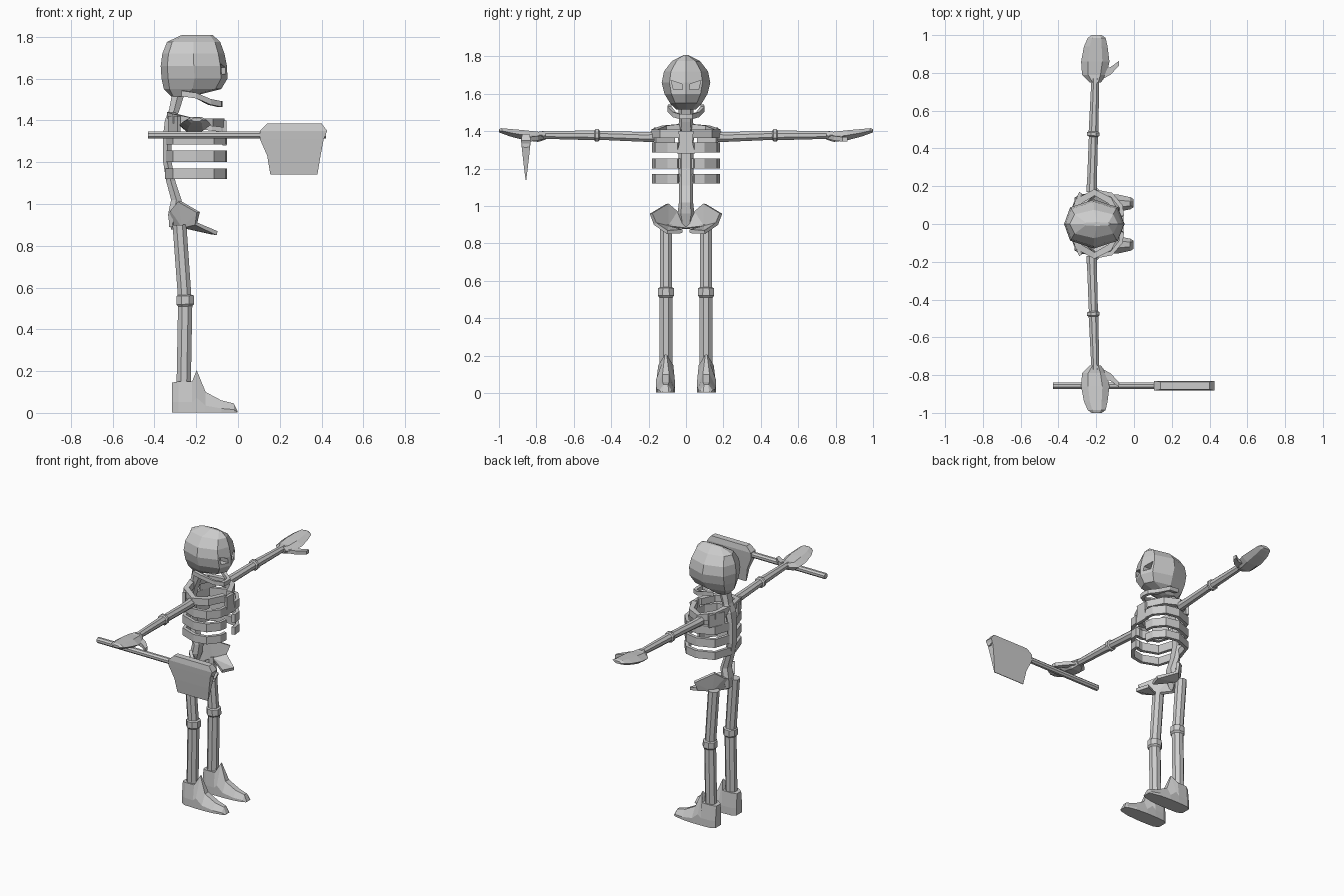
import bpy, bmesh
from math import sin, cos, tau
from mathutils import Vector as V

if "Cube" in bpy.data.objects:
    bpy.data.objects.remove(bpy.data.objects["Cube"])


def finish(name, bm, mirror=False):
    bmesh.ops.recalc_face_normals(bm, faces=bm.faces)
    me = bpy.data.meshes.new(name)
    bm.to_mesh(me)
    bm.free()
    ob = bpy.data.objects.new(name, me)
    bpy.context.collection.objects.link(ob)
    if mirror:
        m = ob.modifiers.new("Mirror", "MIRROR")
        m.use_axis = (False, True, False)
    return ob


def loft(name, rings, mirror=False):
    bm = bmesh.new()
    vs = [[bm.verts.new(p) for p in r] for r in rings]
    n = len(vs[0])
    for a, b in zip(vs, vs[1:]):
        for i in range(n):
            j = (i + 1) % n
            bm.faces.new((a[i], a[j], b[j], b[i]))
    bm.faces.new(vs[0])
    bm.faces.new(vs[-1])
    return finish(name, bm, mirror)


def tube(name, path, mirror=False, n=8):
    """path: (point, radius) pairs"""
    axis = (V(path[-1][0]) - V(path[0][0])).normalized()
    u = axis.orthogonal().normalized()
    w = axis.cross(u)
    rings = [[V(p) + r * (cos(tau * (i + .5) / n) * u + sin(tau * (i + .5) / n) * w)
              for i in range(n)] for p, r in path]
    return loft(name, rings, mirror)


def band(name, path, z0, z1, t, mirror=True):
    """upright strip following an open x,y(,dz) path, thickened toward (-0.2, 0)"""
    rings = []
    for x, y, dz in path:
        d = V((-0.2 - x, -y)).normalized() * t
        rings.append([(x, y, z0 + dz), (x, y, z1 + dz),
                      (x + d.x, y + d.y, z1 + dz), (x + d.x, y + d.y, z0 + dz)])
    return loft(name, rings, mirror)


# Skull with eye sockets
rings = []
for z, x0, x1, h in [(1.515, -.32, -.22, .05), (1.55, -.355, -.08, .085), (1.60, -.366, -.05, .115),
                     (1.66, -.37, -.053, .13), (1.72, -.362, -.065, .118),
                     (1.775, -.34, -.085, .075), (1.808, -.27, -.12, .01)]:
    cx, rx = (x0 + x1) / 2, (x1 - x0) / 2
    k = .8
    unit = [(1, 0), (k, k * .85), (0, 1), (-k, k * .85), (-1, 0), (-k, -k * .85), (0, -1), (k, -k * .85)]
    rings.append([(cx + rx * a, h * b, z) for a, b in unit])
skull = loft("skull", rings)
eye = [(.018, 1.622), (.066, 1.622), (.080, 1.672), (.022, 1.652)]
cutter = loft("eye_socket_cutter", [[(x, y, z) for y, z in eye] for x in (-.115, .02)], True)
cutter.hide_render = True
cutter.hide_viewport = True
b = skull.modifiers.new("Sockets", "BOOLEAN")
b.operation = "DIFFERENCE"
b.object = cutter

# Jaw, a U-shaped strip dropping to the chin
band("jaw", [(-.27, .095, .05), (-.20, .10, .04), (-.13, .07, .01), (-.08, .035, 0), (-.075, 0, 0)],
     1.465, 1.492, .022)

# Spine
rings = []
for x, z, hx, hy in [(-.285, 1.53, .03, .04), (-.305, 1.45, .025, .038), (-.325, 1.40, .025, .045),
                     (-.338, 1.33, .02, .04), (-.338, 1.20, .02, .04), (-.322, 1.11, .022, .038),
                     (-.295, 1.02, .025, .038), (-.305, .96, .028, .045), (-.315, .89, .015, .03)]:
    rings.append([(x - hx, -hy * .6, z), (x - hx, hy * .6, z), (x, hy, z), (x + hx, hy * .6, z),
                  (x + hx, -hy * .6, z), (x, -hy, z)])
loft("spine", rings)

# Ribs, upper chest ring, breastbone
rib = [(-.35, .02, 0), (-.31, .14, 0), (-.20, .182, 0), (-.115, .165, 0), (-.06, .10, 0), (-.053, .045, 0)]
for i, (z0, z1) in enumerate([(1.12, 1.17), (1.20, 1.255), (1.285, 1.34)]):
    band("rib_%d" % i, rib, z0, z1, .022)
band("collar_ring", [(-.34, .02, .03), (-.31, .13, .02), (-.21, .185, 0), (-.12, .14, 0), (-.065, .03, 0)],
     1.365, 1.41, .035)
loft("breastbone", [[(-.075, -h, z), (-.075, h, z), (-.055, h, z), (-.055, -h, z)]
                    for z, h in [(1.28, .05), (1.34, .035), (1.40, .04)]])

# Shoulder blades
loft("shoulder_blade", [[(-.335, .07, z), (-.29, .17, z), (-.275, .16, z), (-.32, .06, z)]
                        for z in (1.34, 1.42)], True)

# Pelvis wings as thickened sheets
bm = bmesh.new()
p = [bm.verts.new(c) for c in [(-.325, 0, .95), (-.315, .05, .97), (-.28, .10, 1.012), (-.19, .187, .96),
                               (-.20, .165, .905), (-.10, .10, .86), (-.13, .02, .865), (-.31, 0, .88),
                               (-.26, .10, .89)]]
for f in [(0, 1, 8, 7), (1, 2, 8), (2, 3, 8), (3, 4, 8), (4, 5, 8), (5, 6, 8)]:
    bm.faces.new([p[i] for i in f])
pelvis = finish("pelvis", bm, True)
s = pelvis.modifiers.new("Solidify", "SOLIDIFY")
s.thickness = .02
s.offset = 0

# Arms with elbow bulge
tube("arm", [((-.225, .17, 1.37), .03), ((-.222, .24, 1.37), .028), ((-.215, .462, 1.378), .026),
             ((-.215, .468, 1.378), .036), ((-.215, .484, 1.378), .036), ((-.214, .49, 1.378), .028),
             ((-.205, .77, 1.38), .022)], True)

# Hands: flat mitten and thumb
rings = []
for y, x0, x1, z, t in [(.75, -.235, -.175, 1.377, .022), (.79, -.275, -.145, 1.37, .027),
                        (.86, -.28, -.13, 1.378, .027), (.94, -.265, -.14, 1.392, .02),
                        (.985, -.245, -.15, 1.402, .014), (1.0, -.225, -.17, 1.403, .008)]:
    w = (x1 - x0) * .25
    rings.append([(x0, y, z), (x0 + w, y, z + t), (x1 - w, y, z + t), (x1, y, z),
                  (x1 - w, y, z - t), (x0 + w, y, z - t)])
loft("hand", rings, True)
loft("thumb", [[(x, y - h, z - .012), (x, y + h, z - .012), (x, y + h, z + .012), (x, y - h, z + .012)]
               for x, y, z, h in [(-.18, .79, 1.37, .03), (-.125, .81, 1.362, .02), (-.08, .85, 1.357, .013)]],
     True)

# Legs with knee bulge
tube("leg", [((-.28, .107, .90), .036), ((-.256, .107, .565), .035), ((-.253, .107, .56), .045),
             ((-.252, .107, .52), .046), ((-.253, .107, .51), .037), ((-.26, .107, .13), .037)], True)

# Feet: trapezoid sections from heel to toe with an ankle spur
rings = []
for x, zt, hb, ht in [(-.315, .145, .03, .022), (-.285, .15, .047, .04), (-.22, .15, .05, .04),
                      (-.198, .205, .05, .005), (-.155, .10, .05, .018), (-.08, .06, .045, .018),
                      (-.02, .045, .032, .012), (-.002, .008, .022, .015)]:
    rings.append([(x, .11 - hb, .003), (x, .11 + hb, .003), (x, .11 + hb, zt * .35),
                  (x, .108 + ht, zt), (x, .108 - ht, zt), (x, .11 - hb, zt * .35)])
loft("foot", rings, True)

# Axe handle
tube("axe_handle", [((-.43, -.856, 1.33), .019), ((.42, -.856, 1.33), .019)])

# Axe head: stacked sections narrowing to the cutting edge
rings = []
for z, x0, x1, h in [(1.14, .155, .38, .002), (1.23, .14, .395, .013), (1.31, .105, .41, .022),
                     (1.35, .105, .427, .026), (1.385, .14, .40, .02)]:
    rings.append([(x0, -.856 - h, z), (x1, -.856 - h, z), (x1, -.856 + h, z), (x0, -.856 + h, z)])
loft("axe_head", rings)
